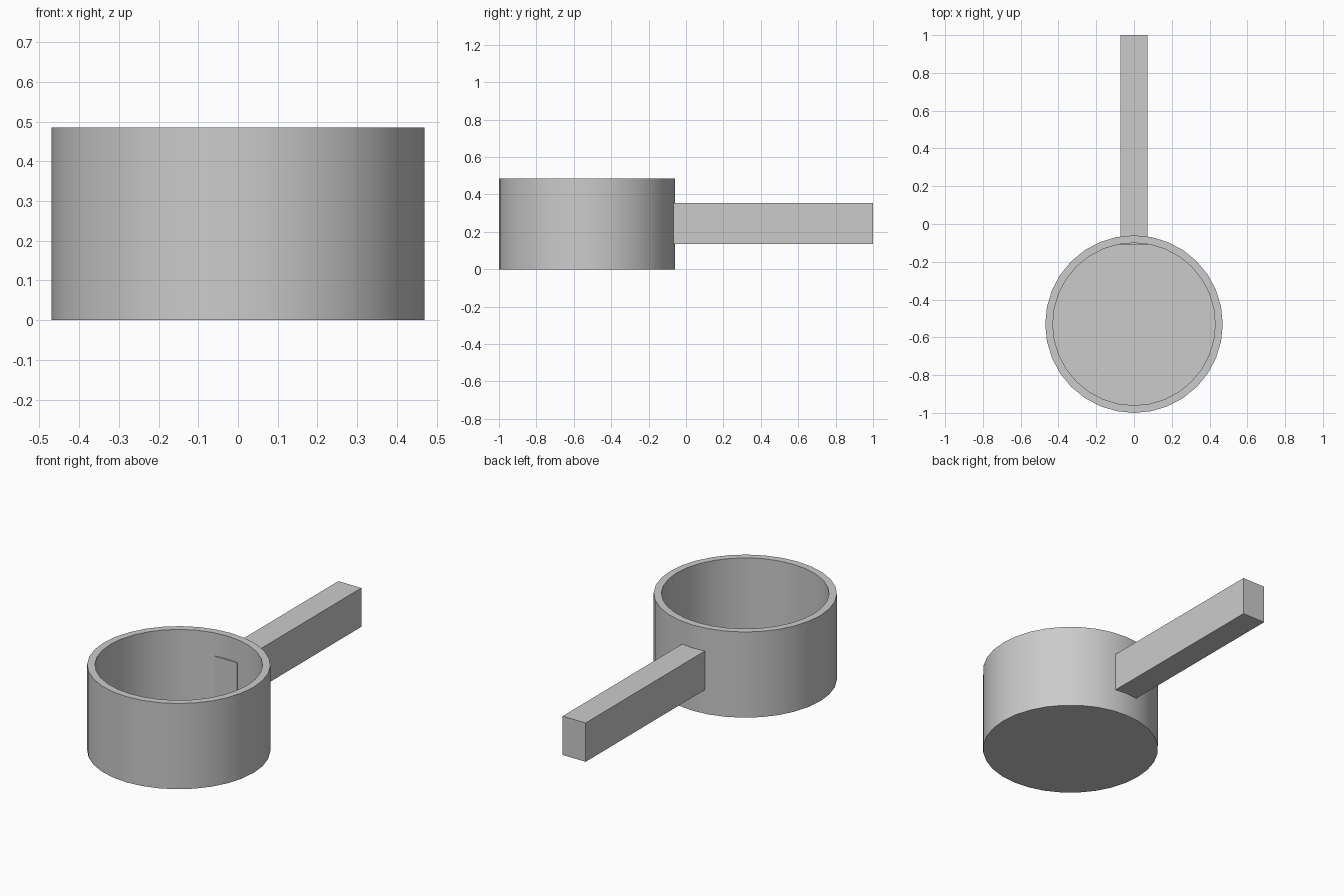
import bpy, bmesh, math
from mathutils import Matrix

default = bpy.data.objects.get("Cube")
if default:
    bpy.data.objects.remove(default, do_unlink=True)

grey = bpy.data.materials.new("plain grey")
grey.use_nodes = True
colour = (0.6, 0.6, 0.6, 1)
grey.diffuse_color = colour
grey.node_tree.nodes["Principled BSDF"].inputs["Base Color"].default_value = colour

SIDES = 32
OUTER, INNER, HEIGHT, FLOOR = 0.47, 0.43, 0.485, 0.04
CUP_Y = -0.53


def add_object(name, bm):
    bmesh.ops.recalc_face_normals(bm, faces=bm.faces)
    mesh = bpy.data.meshes.new(name)
    bm.to_mesh(mesh)
    bm.free()
    mesh.materials.append(grey)
    obj = bpy.data.objects.new(name, mesh)
    bpy.context.collection.objects.link(obj)
    return obj


# Cup: rings from the outer base, over the rim, down to the inner floor
bm = bmesh.new()
rings = []
for radius, z in ((OUTER, 0), (OUTER, HEIGHT), (INNER, HEIGHT), (INNER, FLOOR)):
    angles = [math.tau * i / SIDES for i in range(SIDES)]
    rings.append([bm.verts.new((radius * math.cos(a), CUP_Y + radius * math.sin(a), z))
                  for a in angles])
for low, high in zip(rings, rings[1:]):
    for i in range(SIDES):
        j = (i + 1) % SIDES
        bm.faces.new((low[i], low[j], high[j], high[i]))
bm.faces.new(rings[0])
bm.faces.new(rings[-1])
cup = add_object("cup", bm)
bpy.ops.object.select_all(action="DESELECT")
cup.select_set(True)
bpy.context.view_layer.objects.active = cup
bpy.ops.object.shade_smooth_by_angle(angle=math.radians(30))

# Handle: a straight bar whose end just breaks through the inner wall
bm = bmesh.new()
place = Matrix.Translation((0, 0.445, 0.245)) @ Matrix.Diagonal((0.144, 1.11, 0.22, 1))
bmesh.ops.create_cube(bm, size=1, matrix=place)
add_object("handle", bm)
